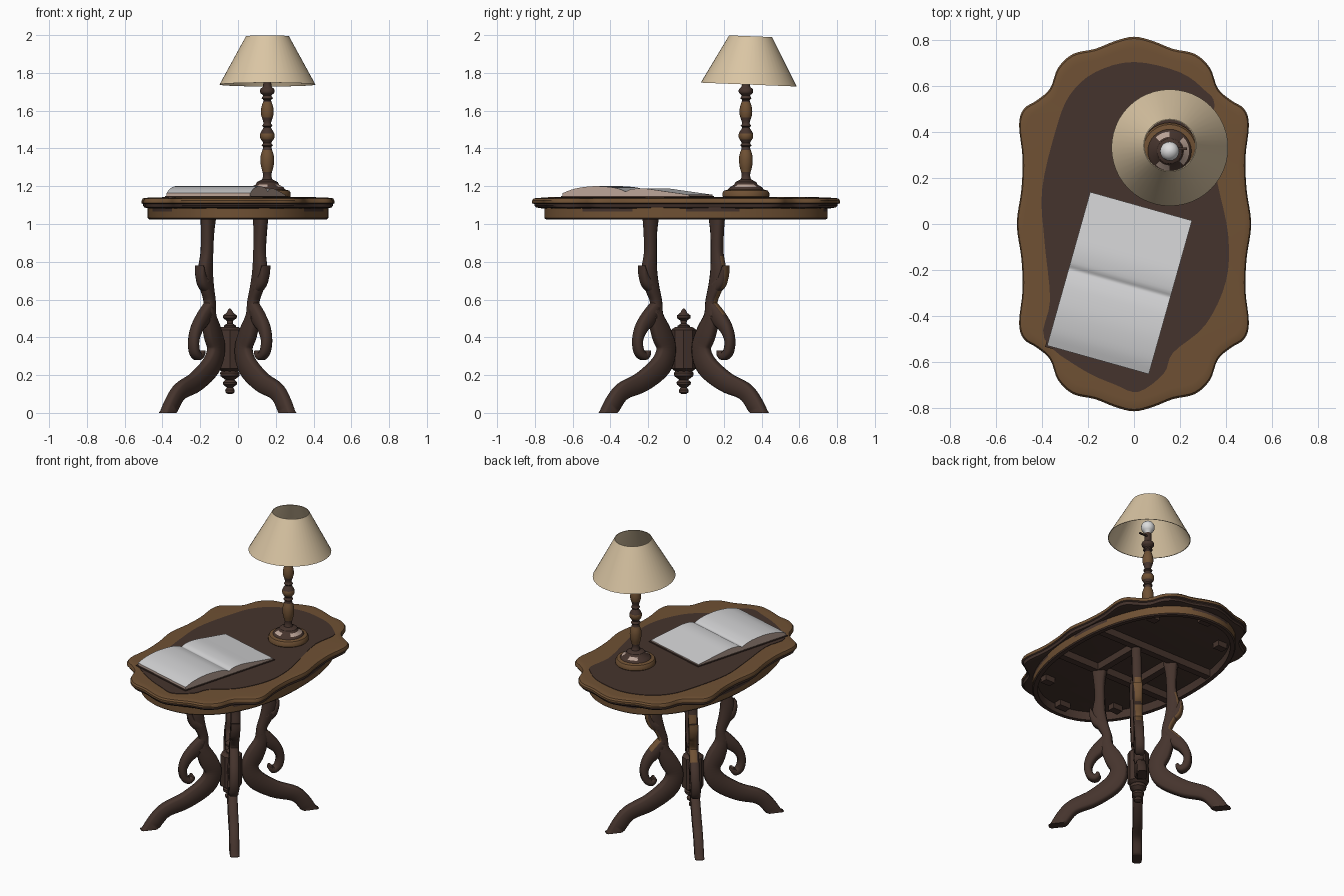
import bpy
import bmesh
from math import sin, cos, pi, radians, copysign
from mathutils import Vector, Matrix

if "Cube" in bpy.data.objects:
    bpy.data.objects.remove(bpy.data.objects["Cube"])


def material(name, r, g, b):
    m = bpy.data.materials.new(name)
    m.use_nodes = True
    m.diffuse_color = (r, g, b, 1)
    bsdf = next(n for n in m.node_tree.nodes if n.type == "BSDF_PRINCIPLED")
    bsdf.inputs["Base Color"].default_value = (r, g, b, 1)
    bsdf.inputs["Roughness"].default_value = 0.7
    return m


dark = material("dark wood", .060, .034, .026)
light = material("worn wood", .160, .082, .034)
cream = material("shade fabric", .70, .56, .37)
paper = material("paper", .64, .64, .65)
edge = material("page edge", .50, .37, .31)
white = material("bulb glass", .72, .72, .72)


def smooth_path(pts, steps=5, closed=False):
    """Catmull-Rom through points of any dimension."""
    p = [Vector(q) for q in pts]
    n = len(p)
    pick = (lambda i: p[i % n]) if closed else (lambda i: p[min(max(i, 0), n - 1)])
    out = []
    for i in range(n if closed else n - 1):
        a, b, c, d = (pick(i + k) for k in (-1, 0, 1, 2))
        for s in range(steps):
            t = s / steps
            out.append(b + (c - a) * t / 2 + (2 * a - 5 * b + 4 * c - d) * t * t / 2
                       + (3 * b - a - 3 * c + d) * t ** 3 / 2)
    return out if closed else out + [p[-1]]


def loft(rings, loop=False):
    """Skin equal rings; caps the ends unless the rings form a loop."""
    n, m = len(rings[0]), len(rings)
    verts = [Vector(v) for r in rings for v in r]
    faces = [(i * n + j, i * n + (j + 1) % n, (i + 1) % m * n + (j + 1) % n, (i + 1) % m * n + j)
             for i in range(m if loop else m - 1) for j in range(n)]
    if not loop:
        faces += [tuple(range(n)), tuple(range((m - 1) * n, m * n))]
    return verts, faces


def build(name, parts, mats, rule=None, matrix=None, angle=35):
    bm = bmesh.new()
    for verts, faces in parts:
        vs = [bm.verts.new(v) for v in verts]
        for f in faces:
            bm.faces.new([vs[i] for i in f])
    if matrix:
        bm.transform(matrix)
    bmesh.ops.recalc_face_normals(bm, faces=bm.faces)
    bm.normal_update()
    for f in bm.faces:
        f.material_index = rule(f.calc_center_median(), f.normal) if rule else 0
    me = bpy.data.meshes.new(name)
    bm.to_mesh(me)
    bm.free()
    for m in mats:
        me.materials.append(m)
    me.shade_smooth()
    me.set_sharp_from_angle(angle=radians(angle))
    ob = bpy.data.objects.new(name, me)
    bpy.context.collection.objects.link(ob)
    return ob


def lathe(profile, n=24):
    return loft([[(r * cos(2 * pi * k / n), r * sin(2 * pi * k / n), z) for k in range(n)]
                 for r, z in profile])


def box(cx, cy, cz, sx, sy, sz):
    return loft([[(cx + a * sx / 2, cy + b * sy / 2, z) for a, b in ((-1, -1), (1, -1), (1, 1), (-1, 1))]
                 for z in (cz - sz / 2, cz + sz / 2)])


# Scalloped tabletop: one quadrant mirrored twice
quad = [(0, .815), (.08, .797), (.17, .762), (.265, .74), (.33, .68), (.365, .59),
        (.42, .54), (.48, .50), (.50, .43), (.485, .29), (.49, .15), (.51, 0)]
right_half = quad + [(x, -y) for x, y in quad[-2::-1]]
outline = smooth_path(right_half + [(-x, y) for x, y in right_half[-2:0:-1]], 4, True)
steps = [(.93, 1.082), (.975, 1.088), (.985, 1.098), (.985, 1.105), (1, 1.11),
         (1, 1.124), (.99, 1.134), (.972, 1.138), (.94, 1.139)]
build("tabletop", [loft([[(p.x * s, p.y * s, z) for p in outline] for s, z in steps])],
      [light, dark], lambda c, n: int(c.z < 1.11))

# Dark irregular field painted on the tabletop
field = [(0, .705), (.2, .66), (.31, .58), (.35, .52), (.33, .36), (.365, .17), (.41, -.05),
         (.40, -.25), (.31, -.44), (.17, -.56), (.13, -.65), (.02, -.73), (-.08, -.70),
         (-.23, -.63), (-.39, -.5), (-.365, -.33), (-.39, -.07), (-.4, .15), (-.34, .41),
         (-.28, .56), (-.17, .66)]
field = smooth_path(field, 4, True)
build("tabletop_field", [loft([[(p.x, p.y, z) for p in field] for z in (1.137, 1.142)])], [dark])


# Oval apron ring below the top
def oval(a, b, z, n=72):
    q = 2 / 2.2
    return [(copysign(abs(cos(2 * pi * k / n)) ** q, cos(2 * pi * k / n)) * a,
             copysign(abs(sin(2 * pi * k / n)) ** q, sin(2 * pi * k / n)) * b, z) for k in range(n)]


def apron_rule(c, n):
    inside = n.x * c.x + n.y * c.y < 0
    worn_patch = c.z > 1.065 and sin(c.x * 14 + 1.5) + sin(c.y * 11) > .7
    return int(inside or n.z < -.5 or worn_patch)


build("apron", [loft([oval(.472, .742, 1.025), oval(.478, .75, 1.032), oval(.478, .75, 1.065),
                      oval(.478, .75, 1.09), oval(.445, .717, 1.09), oval(.445, .717, 1.025)], True)],
      [light, dark], apron_rule)

# Rails and corner blocks under the top
rails = [box(0, s * .19, 1.06, .87, .045, .05) for s in (-1, 1)]
rails += [box(s * .145 - .02, 0, 1.06, .045, .36, .05) for s in (-1, 1)]
rails += [box(sx * .27, sy * .50, 1.065, .07, .05, .04) for sx in (-1, 1) for sy in (-1, 1)]
rails += [box(0, s * .68, 1.065, .08, .05, .04) for s in (-1, 1)]
build("under_rails", rails, [dark])


# Pedestal leans slightly, so its axis shifts with height
def axis_x(z):
    return -.055 + .035 * z


AXIS_Y = -.012


def ribbon(spine, sx, sy, t=.029):
    """Chamfered band following (radius, height, half width) in a leg's vertical plane."""
    pts = smooth_path(spine, 5)
    d = Vector((sx * .62, sy * .785))
    side = Vector((-d.y, d.x))
    rings = []
    for i, p in enumerate(pts):
        tan = (pts[min(i + 1, len(pts) - 1)] - pts[max(i - 1, 0)]).xy.normalized()
        w = p.z
        k = min(.012, w * .5)
        ring = []
        for u, v in ((w, t - k), (w - k, t), (k - w, t), (-w, t - k),
                     (-w, k - t), (k - w, -t), (w - k, -t), (w, k - t)):
            r, z = p.x - tan.y * u, max(p.y + tan.x * u, 0)
            h = d * r + side * v
            ring.append((h.x + axis_x(z), h.y + AXIS_Y, z))
        rings.append(ring)
    return loft(rings)


body = [(.222, 1.06, .046), (.225, .96, .033), (.225, .85, .030), (.232, .75, .040), (.215, .67, .036),
        (.187, .59, .028), (.188, .51, .040), (.150, .42, .055), (.118, .34, .052), (.155, .25, .058),
        (.28, .165, .052), (.41, .115, .045), (.475, .05, .045), (.53, -.04, .045)]
curl = [(.19, .57, .026), (.235, .505, .040), (.285, .45, .032), (.311, .385, .024),
        (.302, .325, .023), (.272, .30, .020), (.252, .315, .016), (.25, .33, .008)]
barb = [(.21, .66, .03), (.248, .69, .03), (.272, .73, .018), (.284, .78, .003)]
for sx, sy, name in ((1, 1, "back_left_leg"), (-1, 1, "back_right_leg"),
                     (1, -1, "front_left_leg"), (-1, -1, "front_right_leg")):
    rub = (lambda c, n, sx=sx: int(.52 < c.z < .84 and n.y > .5 and n.x * sx > -.3)) if sy > 0 else None
    build(name, [ribbon(s, sx, sy) for s in (body, curl, barb)], [dark, light], rub, angle=50)

# Octagonal hub with turned finials above and below
here = Matrix.Translation((axis_x(.35), AXIS_Y, 0))
build("hub", [lathe([(.045, .22), (.066, .235), (.066, .44), (.045, .455)], 8)], [dark], matrix=here)
build("top_finial", [lathe([(.032, .45), (.032, .462), (.015, .473), (.017, .488), (.036, .502),
                            (.037, .515), (.018, .53), (.01, .545), (.002, .553)], 16)],
      [dark], matrix=here)
build("bottom_finial", [lathe([(.012, .10), (.024, .108), (.025, .122), (.016, .134), (.036, .15),
                               (.038, .162), (.024, .175), (.05, .195), (.052, .212), (.04, .225)], 16)],
      [dark], matrix=here)

# Lamp: turned base and stem
LAMP = Matrix.Translation((.155, .317, 0))
build("lamp_base", [lathe([(.118, 1.14), (.124, 1.146), (.124, 1.165), (.116, 1.177), (.095, 1.182),
                           (.085, 1.195), (.062, 1.208), (.055, 1.222), (.03, 1.235)], 32)],
      [light, dark, edge],
      lambda c, n: 2 if 1.196 < c.z < 1.21 and sin(c.x * 60) > -.2 else int(c.z > 1.18), LAMP)
stem = [(.03, 1.23), (.022, 1.26), (.034, 1.31), (.035, 1.36), (.022, 1.405), (.03, 1.415), (.022, 1.43),
        (.037, 1.455), (.037, 1.48), (.02, 1.51), (.028, 1.52), (.02, 1.535), (.033, 1.58), (.031, 1.62),
        (.02, 1.655), (.03, 1.665), (.022, 1.68), (.037, 1.695), (.036, 1.715), (.022, 1.73), (.022, 1.78)]
build("lamp_stem", [lathe(smooth_path(stem, 3), 20)], [dark, light],
      lambda c, n: int(1.28 < c.z < 1.39 or 1.45 < c.z < 1.48 or 1.56 < c.z < 1.64), LAMP)
build("switch_lever", [box(.045, .01, 1.755, .06, .01, .01)], [dark], matrix=LAMP)
bulb = [(.018, 1.775), (.022, 1.79)] + [(.042 * sin(a * pi / 10), 1.825 - .042 * cos(a * pi / 10))
                                        for a in range(3, 10)] + [(.003, 1.867)]
build("bulb", [lathe(bulb, 20)], [white], matrix=LAMP)

# Tilted hollow lampshade
tilt = Matrix.Translation((.156, .337, 1.866)) @ Matrix.Rotation(-.04, 4, "X")
shade = [[(r * cos(2 * pi * k / 48), r * sin(2 * pi * k / 48), z) for k in range(48)]
         for r, z in ((.254, -.128), (.114, .128), (.110, .128), (.250, -.128))]
build("lampshade", [loft(shade, True)], [cream], matrix=tilt)

# Open book: curved page block on a thin cover
place = Matrix.Translation((-.063, -.257, 0)) @ Matrix.Rotation(radians(-15.7), 4, "Z")
pages = [(-.347, 1.163), (-.28, 1.187), (-.18, 1.2), (-.08, 1.195), (-.025, 1.182), (0, 1.172),
         (.03, 1.184), (.10, 1.188), (.2, 1.175), (.347, 1.155)]
section = [(p.x, p.y) for p in smooth_path(pages, 4)] + [(.347, 1.147), (-.347, 1.147)]
build("book_pages", [loft([[(u, v, z) for v, z in section] for u in (-.23, .23)])],
      [paper, edge], lambda c, n: int(n.z < .3), place)
build("book_cover", [box(0, 0, 1.1445, .474, .71, .006)], [dark], matrix=place)
